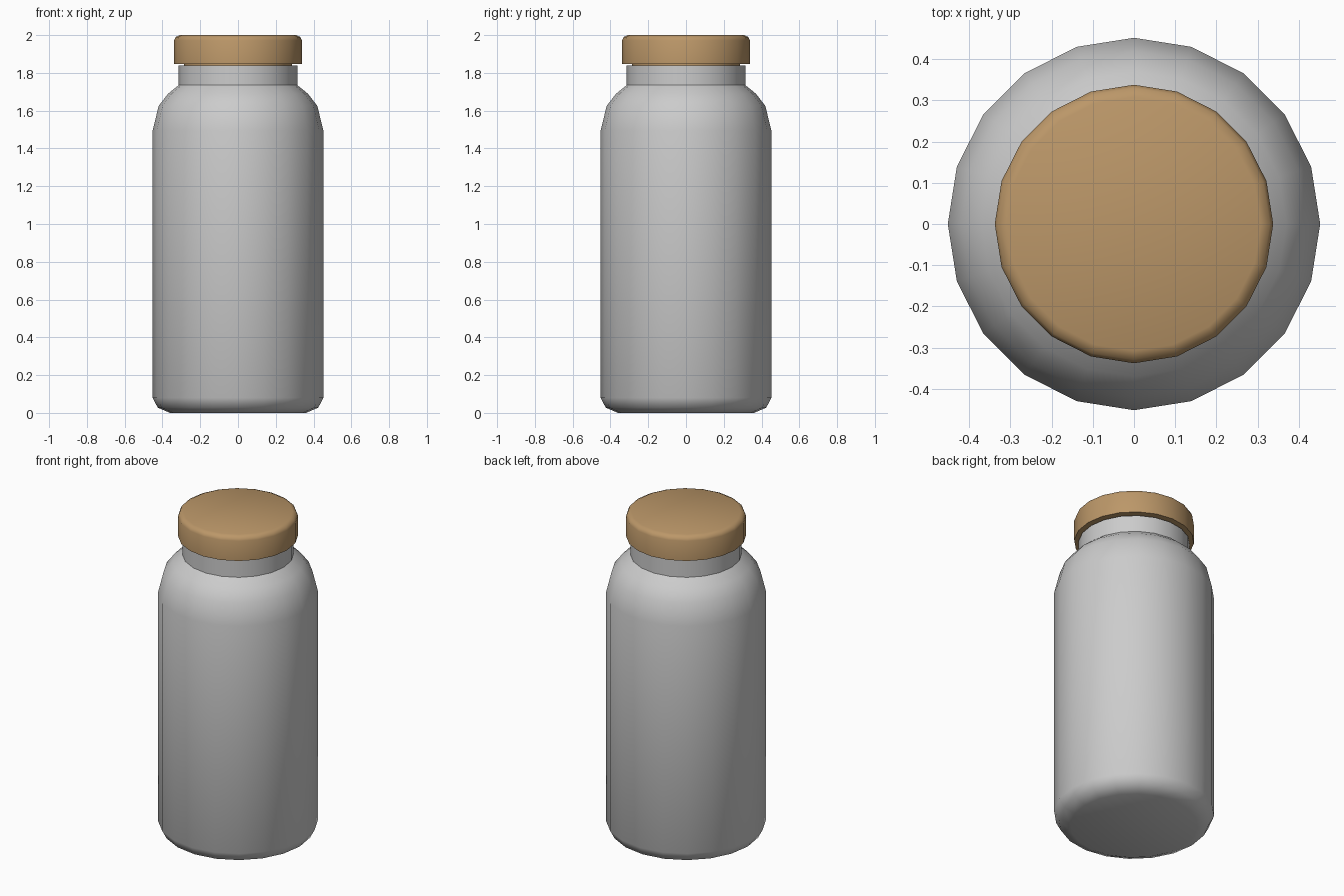
import bpy, bmesh, math

if "Cube" in bpy.data.objects:
    bpy.data.objects.remove(bpy.data.objects["Cube"])

SIDES = 20


def material(name, rgb):
    m = bpy.data.materials.new(name)
    m.diffuse_color = (*rgb, 1.0)
    m.use_nodes = True
    m.node_tree.nodes["Principled BSDF"].inputs["Base Color"].default_value = m.diffuse_color
    return m


def lathe(name, profile, mat, angle):
    """Spin an (r, z) profile into a capped 20-sided solid."""
    bm = bmesh.new()
    rings = []
    for r, z in profile:
        rings.append([bm.verts.new((r * math.cos(2 * math.pi * i / SIDES),
                                    r * math.sin(2 * math.pi * i / SIDES), z))
                      for i in range(SIDES)])
    for a, b in zip(rings, rings[1:]):
        for i in range(SIDES):
            j = (i + 1) % SIDES
            bm.faces.new((a[i], a[j], b[j], b[i]))
    bm.faces.new(rings[0][::-1])
    bm.faces.new(rings[-1])
    bmesh.ops.recalc_face_normals(bm, faces=bm.faces)
    me = bpy.data.meshes.new(name)
    bm.to_mesh(me)
    bm.free()
    me.materials.append(mat)
    ob = bpy.data.objects.new(name, me)
    bpy.context.collection.objects.link(ob)
    bpy.ops.object.select_all(action='DESELECT')
    ob.select_set(True)
    bpy.context.view_layer.objects.active = ob
    bpy.ops.object.shade_smooth_by_angle(angle=math.radians(angle))
    return ob


grey = material("light_grey", (0.60, 0.60, 0.60))
tan = material("tan", (0.50, 0.31, 0.14))

# Bottle: rounded base, straight wall, shoulder and neck
lathe("bottle_body", [(0.36, 0.0), (0.425, 0.028), (0.452, 0.08), (0.452, 1.495),
                      (0.42, 1.625), (0.37, 1.69), (0.314, 1.735), (0.314, 1.838)],
      grey, 50)

# Lid: plug under the rim, straight side, rounded top edge
lathe("lid", [(0.285, 1.80), (0.285, 1.848), (0.338, 1.848), (0.338, 1.972),
              (0.33, 1.99), (0.308, 2.0)], tan, 50)
